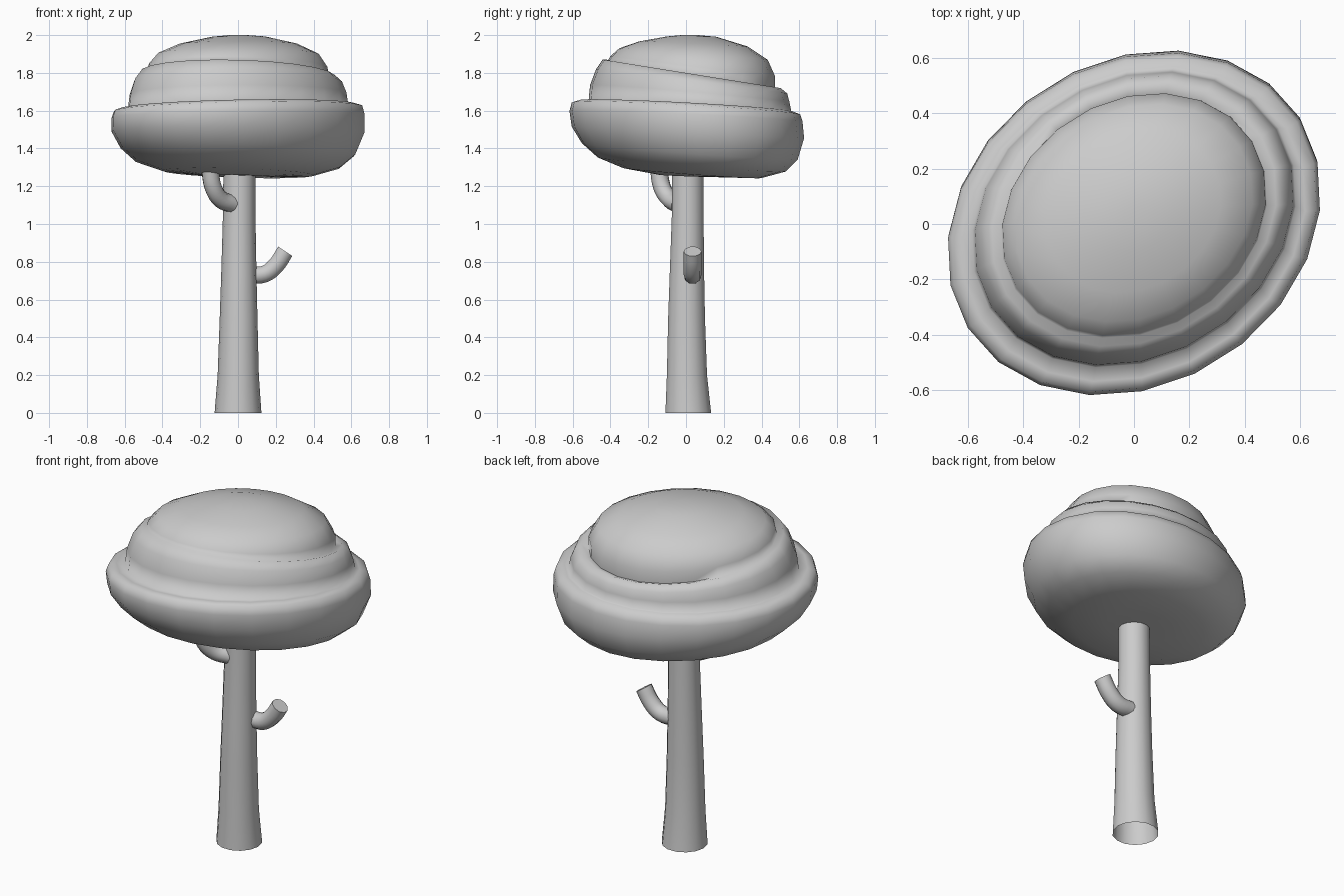
import bpy, bmesh, math

if "Cube" in bpy.data.objects:
    bpy.data.objects.remove(bpy.data.objects["Cube"])


def shade(ob, angle):
    bpy.ops.object.select_all(action='DESELECT')
    ob.select_set(True)
    bpy.context.view_layer.objects.active = ob
    bpy.ops.object.shade_smooth_by_angle(angle=math.radians(angle))


def loft(name, rows, segs, aspect=1.0, turn=0.0, cap_start=False, cap_end=False):
    """Skin elliptical rings; each row is radius, z, centre y, tilt in x, tilt in y."""
    bm = bmesh.new()
    rings = []
    c, s = math.cos(turn), math.sin(turn)
    for r, z, cy, tx, ty in rows:
        ring = []
        for i in range(segs):
            t = 2 * math.pi * i / segs
            u, v = r * math.cos(t), r * aspect * math.sin(t)
            x, y = u * c - v * s, u * s + v * c
            ring.append(bm.verts.new((x, y + cy, z + tx * x + ty * y)))
        rings.append(ring)
    for a, b in zip(rings, rings[1:]):
        for i in range(segs):
            j = (i + 1) % segs
            bm.faces.new((a[i], a[j], b[j], b[i]))
    if cap_start:
        bm.faces.new(rings[0][::-1])
    if cap_end:
        bm.faces.new(rings[-1])
    me = bpy.data.meshes.new(name)
    bm.to_mesh(me)
    bm.free()
    ob = bpy.data.objects.new(name, me)
    bpy.context.collection.objects.link(ob)
    shade(ob, 100)
    return ob


def branch(name, points, radius):
    cu = bpy.data.curves.new(name, 'CURVE')
    cu.dimensions = '3D'
    cu.bevel_depth, cu.bevel_resolution = radius, 3
    cu.resolution_u, cu.use_fill_caps = 4, True
    sp = cu.splines.new('BEZIER')
    sp.bezier_points.add(len(points) - 1)
    for bp, p in zip(sp.bezier_points, points):
        bp.co = p
        bp.handle_left_type = bp.handle_right_type = 'AUTO'
    ob = bpy.data.objects.new(name, cu)
    bpy.context.collection.objects.link(ob)
    bpy.ops.object.select_all(action='DESELECT')
    ob.select_set(True)
    bpy.context.view_layer.objects.active = ob
    bpy.ops.object.convert(target='MESH')
    shade(bpy.context.object, 50)


# Tapered trunk, open at the bottom
trunk = loft("trunk", [
    (0.124, 0.00, 0.012, 0, 0), (0.109, 0.20, 0.005, 0, 0),
    (0.100, 0.50, 0.003, 0, 0), (0.093, 0.75, 0.005, 0, 0),
    (0.086, 1.05, 0.009, 0, 0), (0.085, 1.30, 0.009, 0, 0)], 14)
for v in trunk.data.vertices:
    v.co.x += 0.006 * v.co.z

# Three-tiered leaning canopy
loft("canopy", [
    # bottom tier
    (0.20, 1.255, 0.03, -0.02, -0.03), (0.42, 1.270, 0.03, -0.02, -0.07),
    (0.57, 1.315, 0.03, -0.02, -0.07), (0.655, 1.385, 0.02, -0.02, -0.07),
    (0.705, 1.485, 0.01, 0.00, -0.05), (0.707, 1.57, 0.00, 0.02, -0.05),
    (0.693, 1.612, 0.00, 0.03, -0.06), (0.65, 1.625, 0.00, 0.03, -0.06),
    # middle tier
    (0.615, 1.622, 0.02, 0.03, -0.05), (0.605, 1.69, 0.02, 0.02, -0.09),
    (0.58, 1.755, 0.03, 0.01, -0.13), (0.54, 1.795, 0.03, 0.00, -0.16),
    # top tier
    (0.505, 1.79, 0.03, 0.00, -0.18), (0.50, 1.835, 0.035, 0.00, -0.12),
    (0.45, 1.90, 0.04, 0.01, -0.08), (0.33, 1.953, 0.04, 0.01, -0.05),
    (0.15, 1.992, 0.03, 0.01, -0.01), (0.05, 2.00, 0.02, 0.00, 0.00)],
    22, aspect=0.82, turn=math.radians(32), cap_start=True, cap_end=True)

# Two stubby bent branches
branch("right_branch", [(0.06, 0.035, 0.73), (0.14, 0.035, 0.735),
                        (0.20, 0.035, 0.78), (0.25, 0.035, 0.855)], 0.047)
branch("left_branch", [(-0.03, -0.04, 1.105), (-0.09, -0.085, 1.13),
                       (-0.13, -0.125, 1.19), (-0.15, -0.145, 1.30)], 0.047)
